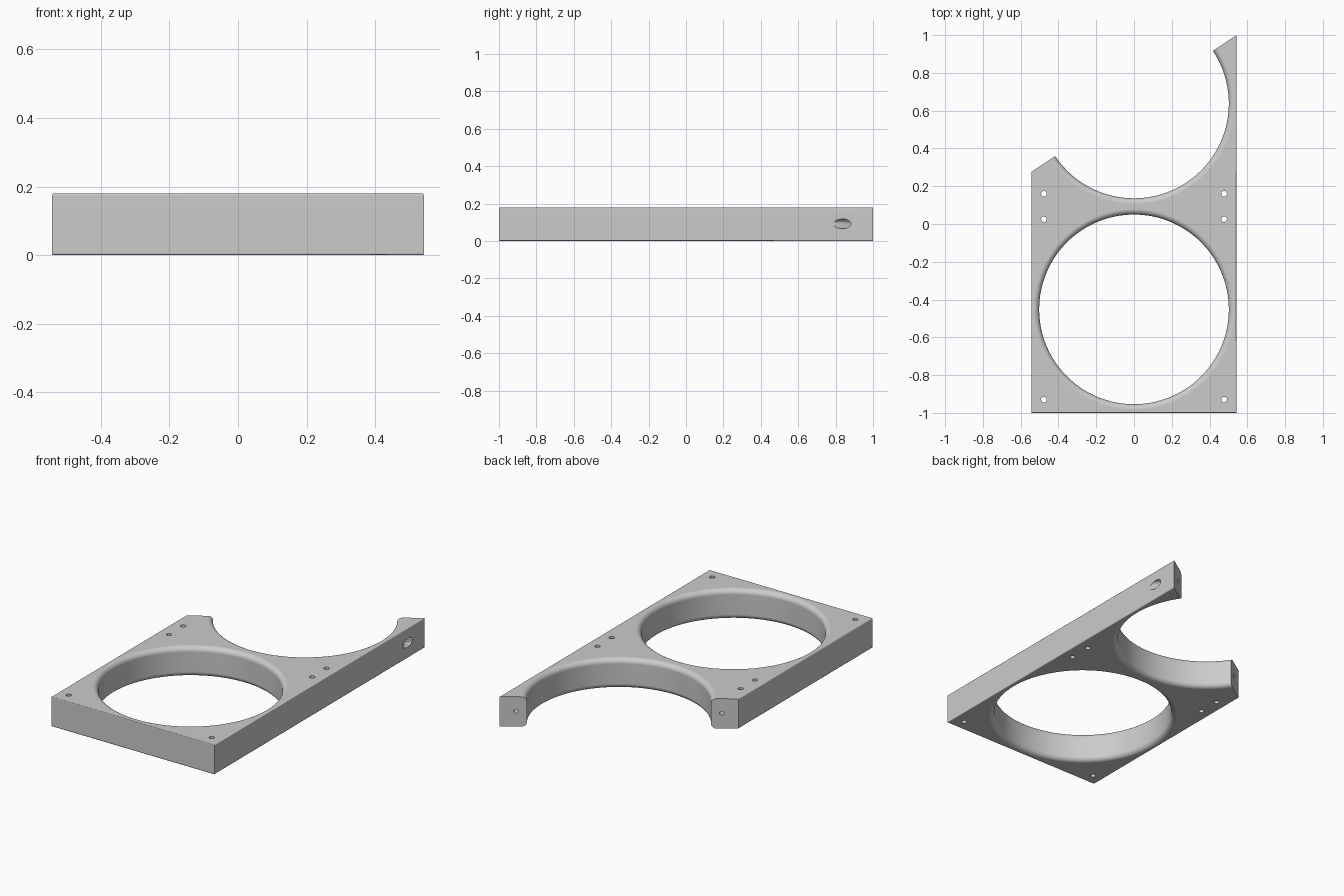
import bpy, bmesh, math
from mathutils import Vector, Matrix

if "Cube" in bpy.data.objects:
    bpy.data.objects.remove(bpy.data.objects["Cube"])

W, H = 0.543, 0.18          # half width, thickness
R, FILLET, EDGE = 0.502, 0.03, 0.006
CUT_Y, SLOPE = 0.638, 0.667  # slanted end passes through the rear opening centre
normal = Vector((-SLOPE, 1, 0)).normalized()


def new_object(name, bm):
    bmesh.ops.recalc_face_normals(bm, faces=bm.faces)
    mesh = bpy.data.meshes.new(name)
    bm.to_mesh(mesh)
    bm.free()
    ob = bpy.data.objects.new(name, mesh)
    bpy.context.collection.objects.link(ob)
    return ob


def cylinder(name, start, end, radius, sides=32):
    start, end = Vector(start), Vector(end)
    axis = end - start
    bm = bmesh.new()
    turn = axis.to_track_quat('Z', 'Y').to_matrix().to_4x4()
    bmesh.ops.create_cone(bm, cap_ends=True, segments=sides, radius1=radius, radius2=radius,
                          depth=axis.length, matrix=Matrix.Translation((start + end) / 2) @ turn)
    return new_object(name, bm)


def flared_cutter(name, y, sides=128, steps=8):
    # Lathed opening with rounded rims at top and bottom
    arc = [math.pi / 2 * i / steps for i in range(steps + 1)]
    top = [(R + FILLET * (1 - math.cos(a)), H - FILLET + FILLET * math.sin(a)) for a in arc]
    profile = [(r, H - z) for r, z in reversed(top)] + top
    profile = [(R + FILLET, -0.03)] + profile + [(R + FILLET, H + 0.03)]
    bm = bmesh.new()
    rings = [[bm.verts.new((r * math.cos(2 * math.pi * k / sides),
                            y + r * math.sin(2 * math.pi * k / sides), z))
              for k in range(sides)] for r, z in profile]
    for a, b in zip(rings, rings[1:]):
        for k in range(sides):
            n = (k + 1) % sides
            bm.faces.new((a[k], a[n], b[n], b[k]))
    bm.faces.new(rings[0])
    bm.faces.new(rings[-1])
    return new_object(name, bm)


# Plate: block with softened long and front edges, trimmed by the slanted end
bm = bmesh.new()
bmesh.ops.create_cube(bm, size=1, matrix=Matrix.Translation((0, 0.1, H / 2))
                      @ Matrix.Diagonal((2 * W, 2.2, H, 1)))
level = [e for e in bm.edges if abs(e.verts[0].co.z - e.verts[1].co.z) < 1e-5]
bmesh.ops.bevel(bm, geom=level, offset=EDGE, segments=3, profile=0.5, affect='EDGES')
bmesh.ops.bisect_plane(bm, geom=bm.verts[:] + bm.edges[:] + bm.faces[:],
                       plane_co=(0, CUT_Y, 0), plane_no=normal, clear_outer=True)
bmesh.ops.holes_fill(bm, edges=[e for e in bm.edges if e.is_boundary], sides=0)
plate = new_object("bracket_plate", bm)

# Two round openings
cutters = [flared_cutter("front_opening", -0.452), flared_cutter("rear_opening", CUT_Y)]

# Vertical screw holes
for x in (-0.477, 0.477):
    for y in (-0.93, 0.025, 0.16):
        cutters.append(cylinder("screw_hole", (x, y, -0.05), (x, y, H + 0.05), 0.015, 24))

# Clamp screw: pilot in the short arm, through hole and counterbore in the long arm
for x, depth in ((-0.467, 0.2), (0.467, 0.1)):
    face = Vector((x, CUT_Y + SLOPE * x, 0.092))
    cutters.append(cylinder("clamp_hole", face + normal * 0.05, face - normal * depth, 0.012, 24))
    if x > 0:
        cutters.append(cylinder("clamp_counterbore", face - normal * 0.065,
                                face - normal * 0.4, 0.026))

bpy.context.view_layer.objects.active = plate
plate.select_set(True)
for c in cutters:
    m = plate.modifiers.new("cut", 'BOOLEAN')
    m.object, m.operation, m.solver = c, 'DIFFERENCE', 'EXACT'
    bpy.ops.object.modifier_apply(modifier=m.name)
for c in cutters:
    bpy.data.objects.remove(c, do_unlink=True)

# Shading and colour
grey = bpy.data.materials.new("plain grey")
grey.diffuse_color = (0.6, 0.6, 0.6, 1)
grey.use_nodes = True
grey.node_tree.nodes["Principled BSDF"].inputs["Base Color"].default_value = grey.diffuse_color
plate.data.materials.clear()
plate.data.materials.append(grey)
for p in plate.data.polygons:
    p.material_index = 0
bpy.ops.object.shade_smooth_by_angle(angle=math.radians(35))
weighted = plate.modifiers.new("flat face normals", 'WEIGHTED_NORMAL')
weighted.keep_sharp = True
